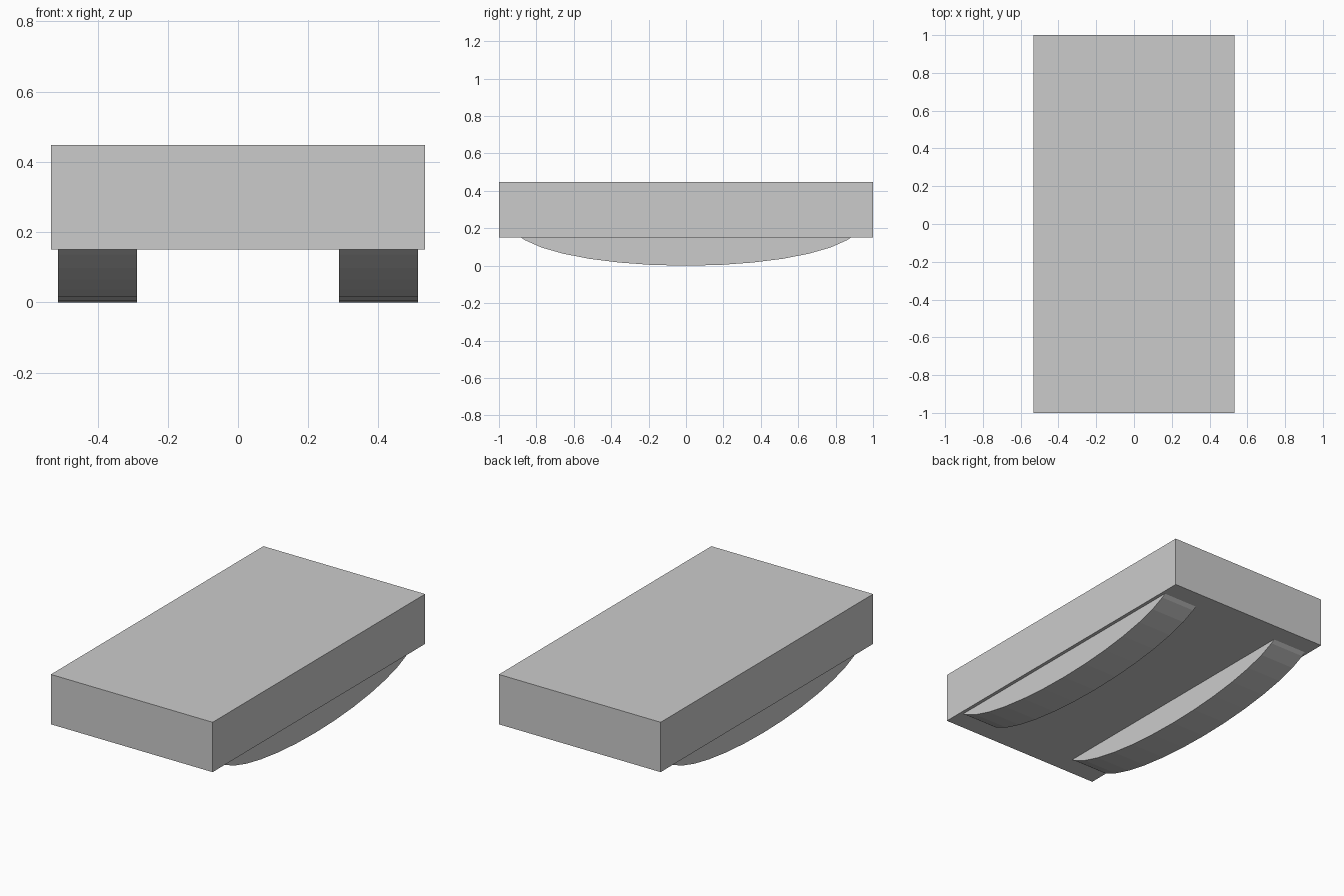
import bpy, bmesh, math

if "Cube" in bpy.data.objects:
    bpy.data.objects.remove(bpy.data.objects["Cube"])

def make_object(name, bm):
    bmesh.ops.recalc_face_normals(bm, faces=bm.faces)
    mesh = bpy.data.meshes.new(name)
    bm.to_mesh(mesh)
    bm.free()
    obj = bpy.data.objects.new(name, mesh)
    bpy.context.collection.objects.link(obj)
    return obj

BASE_Z, TOP_Z = 0.151, 0.448

# Rectangular slab
bm = bmesh.new()
bmesh.ops.create_cube(bm, size=1)
bmesh.ops.scale(bm, vec=(1.066, 2.0, TOP_Z - BASE_Z), verts=bm.verts)
bmesh.ops.translate(bm, vec=(0, 0, (BASE_Z + TOP_Z) / 2), verts=bm.verts)
make_object("slab", bm)

# Curved rocker: lower part of a 32-sided ellipse, cut off at the slab
A, H = 0.93, 0.22
profile = [(-0.882, BASE_Z)]
for k in range(-6, 7):
    t = k * math.tau / 32
    profile.append((A * math.sin(t), H * (1 - math.cos(t))))
profile.append((0.882, BASE_Z))

def rocker(name, x0, x1):
    bm = bmesh.new()
    face = bm.faces.new([bm.verts.new((x0, y, z)) for y, z in profile])
    ext = bmesh.ops.extrude_face_region(bm, geom=[face], use_keep_orig=True)
    moved = [g for g in ext["geom"] if isinstance(g, bmesh.types.BMVert)]
    bmesh.ops.translate(bm, vec=(x1 - x0, 0, 0), verts=moved)
    return make_object(name, bm)

# Left and right rockers
for name, side in (("left_rocker", -1), ("right_rocker", 1)):
    rocker(name, side * 0.287, side * 0.513)
